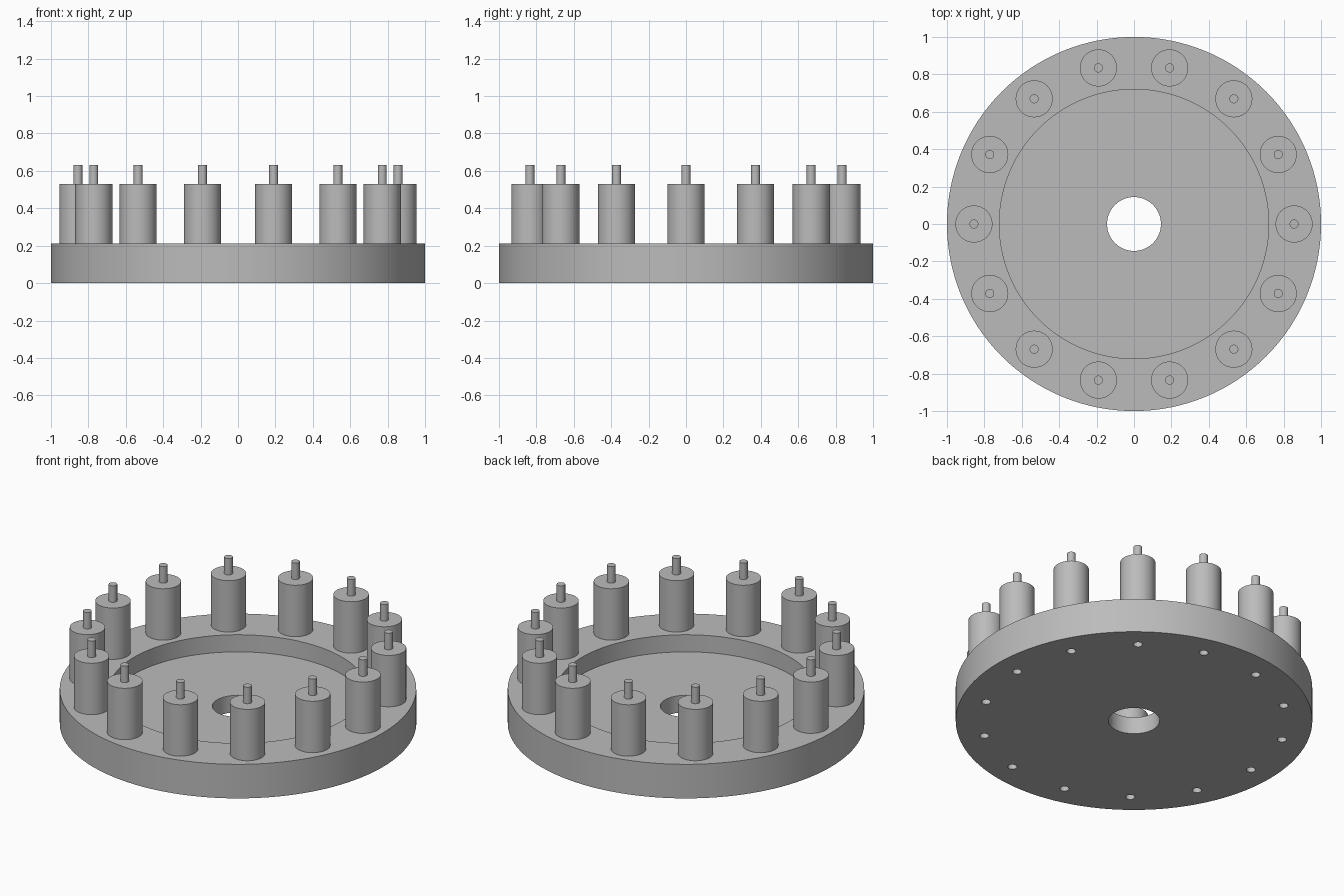
import bpy
import bmesh
import math
from mathutils import Matrix, Vector

COUNT = 14            # posts around the plate
RING = 0.856          # radius of the post circle
PLATE_TOP = 0.211

cube = bpy.data.objects.get("Cube")
if cube:
    bpy.data.objects.remove(cube, do_unlink=True)

# Single grey material
grey = bpy.data.materials.new("grey")
grey.use_nodes = True
colour = (0.5, 0.5, 0.5, 1)
grey.diffuse_color = colour
grey.node_tree.nodes["Principled BSDF"].inputs["Base Color"].default_value = colour


def finish(bm, name):
    """Turn a bmesh into a grey object."""
    bmesh.ops.remove_doubles(bm, verts=bm.verts, dist=1e-5)
    bmesh.ops.recalc_face_normals(bm, faces=bm.faces)
    mesh = bpy.data.meshes.new(name)
    bm.to_mesh(mesh)
    bm.free()
    obj = bpy.data.objects.new(name, mesh)
    bpy.context.collection.objects.link(obj)
    mesh.materials.append(grey)
    return obj


def lathe(name, profile, segments, closed=False):
    """Spin a radius/height profile about the z axis."""
    bm = bmesh.new()
    verts = [bm.verts.new((r, 0, z)) for r, z in profile]
    edges = [bm.edges.new(pair) for pair in zip(verts, verts[1:])]
    if closed:
        edges.append(bm.edges.new((verts[-1], verts[0])))
    bmesh.ops.spin(bm, geom=verts + edges, cent=(0, 0, 0), axis=(0, 0, 1),
                   angle=math.tau, steps=segments, use_merge=True)
    return finish(bm, name)


def smooth(obj):
    bpy.ops.object.select_all(action="DESELECT")
    obj.select_set(True)
    bpy.context.view_layer.objects.active = obj
    bpy.ops.object.shade_smooth_by_angle(angle=math.radians(30))


def ring_positions():
    for i in range(COUNT):
        a = math.tau * i / COUNT
        yield i, Vector((RING * math.cos(a), RING * math.sin(a), 0))


# Round plate with a shallow recess and a centre bore
plate = lathe("base_plate", [(0.144, 0), (1, 0), (1, PLATE_TOP), (0.72, PLATE_TOP),
                             (0.72, 0.105), (0.144, 0.105)], 128, closed=True)

# Small holes in the underside, one below each post
bm = bmesh.new()
for i, p in ring_positions():
    bmesh.ops.create_cone(bm, cap_ends=True, segments=24, radius1=0.026, radius2=0.026,
                          depth=0.4, matrix=Matrix.Translation(p))
cutter = finish(bm, "hole_cutter")
cutter.hide_render = True
cut = plate.modifiers.new("holes", "BOOLEAN")
cut.operation = "DIFFERENCE"
cut.solver = "EXACT"
cut.object = cutter
bpy.context.view_layer.objects.active = plate
bpy.ops.object.modifier_apply(modifier=cut.name)
bpy.data.objects.remove(cutter, do_unlink=True)
smooth(plate)

# Posts: a thick body with a thin pin on top
post = lathe("post_1", [(0, PLATE_TOP), (0.099, PLATE_TOP), (0.099, 0.529),
                        (0.024, 0.529), (0.024, 0.631), (0, 0.631)], 48)
smooth(post)
for i, p in ring_positions():
    obj = post
    if i:
        obj = bpy.data.objects.new(f"post_{i + 1}", post.data)
        bpy.context.collection.objects.link(obj)
    obj.location = p
